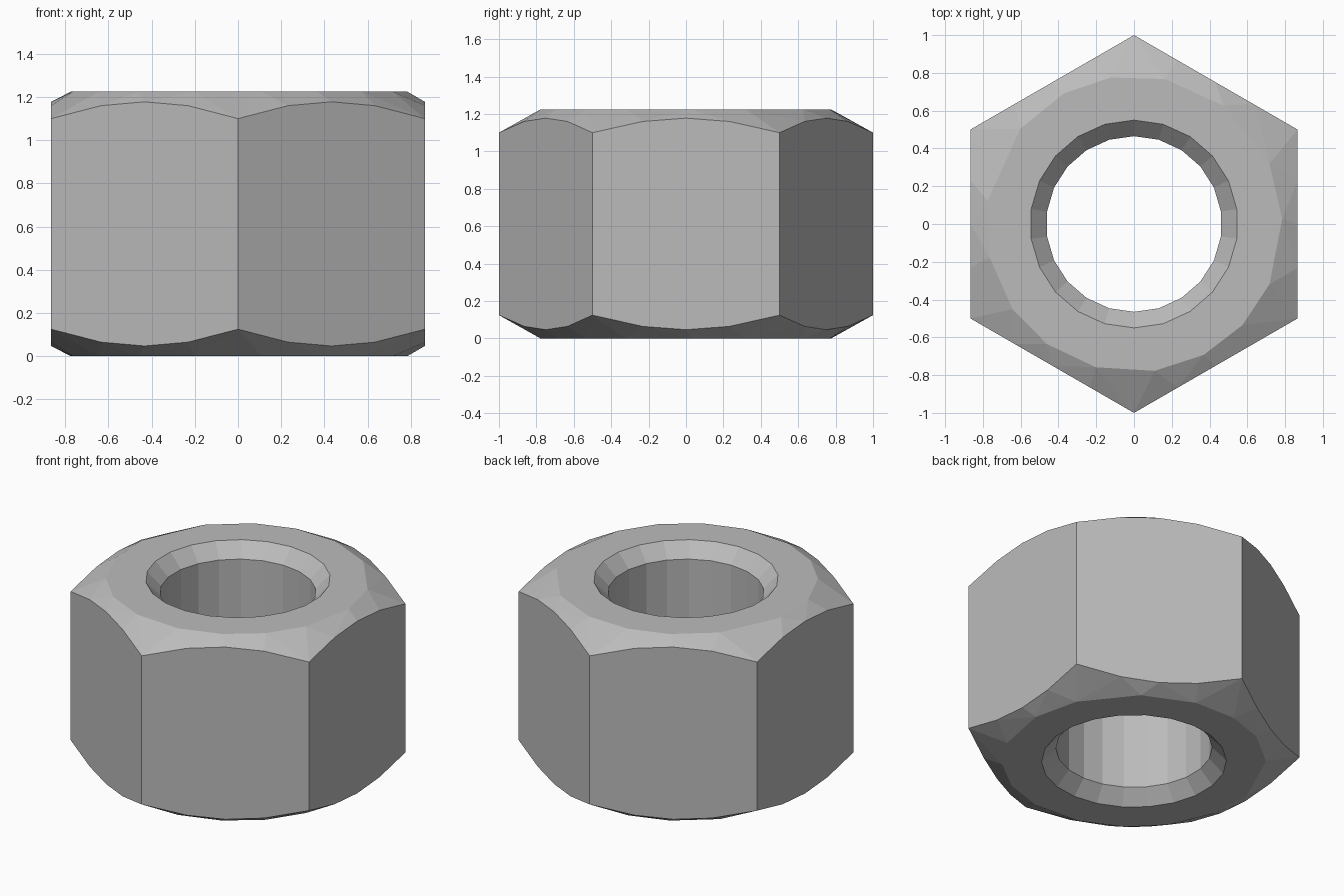
import bpy, bmesh
from math import sin, cos, radians, pi

cube = bpy.data.objects.get("Cube")
if cube:
    bpy.data.objects.remove(cube, do_unlink=True)

HEIGHT = 1.225
FLAT = cos(pi / 6)          # centre to side of the hexagon
RIM = 0.785                 # radius of the flat end faces
SLOPE = 0.58                # fall of the outer chamfer
HOLE, BORE, BEVEL = 0.55, 0.465, 0.088

steel = bpy.data.materials.new("steel grey")
steel.use_nodes = True
grey = (0.5, 0.5, 0.5, 1)
steel.diffuse_color = grey
steel.node_tree.nodes["Principled BSDF"].inputs["Base Color"].default_value = grey


def polar(r, degrees, z):
    a = radians(degrees)
    return (r * cos(a), r * sin(a), z)


def make_object(name, bm):
    bmesh.ops.recalc_face_normals(bm, faces=bm.faces)
    mesh = bpy.data.meshes.new(name)
    bm.to_mesh(mesh)
    bm.free()
    mesh.materials.append(steel)
    obj = bpy.data.objects.new(name, mesh)
    bpy.context.collection.objects.link(obj)
    return obj


# Hexagonal body: hull of the chamfered side outlines and the two round rims
bm = bmesh.new()
rim_angles = (2, 24, 53, 78, 99, 118, 140, 171, 193, 215, 234, 255, 278, 298, 317, 336)
for top in (False, True):
    def level(drop):
        return HEIGHT - drop if top else drop
    for angle in range(0, 360, 15):
        off = (angle + 30) % 60 - 30
        r = FLAT / cos(radians(off))
        bm.verts.new(polar(r, angle, level((r - RIM) * SLOPE)))
    for angle in rim_angles:
        bm.verts.new(polar(RIM, angle, level(0)))
bmesh.ops.convex_hull(bm, input=bm.verts)
bmesh.ops.dissolve_limit(bm, angle_limit=radians(0.5), verts=bm.verts, edges=bm.edges)
nut = make_object("hex_nut", bm)

# Bore cutter: a turned profile with a bevel at each mouth
bm = bmesh.new()
SIDES = 22
extra = 0.1
wide = HOLE + extra * (HOLE - BORE) / BEVEL
profile = [(wide, -extra), (BORE, BEVEL), (BORE, HEIGHT - BEVEL), (wide, HEIGHT + extra)]
rings = [[bm.verts.new(polar(r, 90 + i * 360 / SIDES, z)) for i in range(SIDES)]
         for r, z in profile]
for low, high in zip(rings, rings[1:]):
    for i in range(SIDES):
        j = (i + 1) % SIDES
        bm.faces.new((low[i], low[j], high[j], high[i]))
bm.faces.new(rings[0])
bm.faces.new(rings[-1])
cutter = make_object("bore_cutter", bm)
cutter.hide_render = True

# Cut the bore and discard the cutter
cut = nut.modifiers.new("bore", 'BOOLEAN')
cut.operation = 'DIFFERENCE'
cut.solver = 'EXACT'
cut.object = cutter
bpy.context.view_layer.objects.active = nut
nut.select_set(True)
bpy.ops.object.modifier_apply(modifier=cut.name)
bpy.data.objects.remove(cutter, do_unlink=True)
